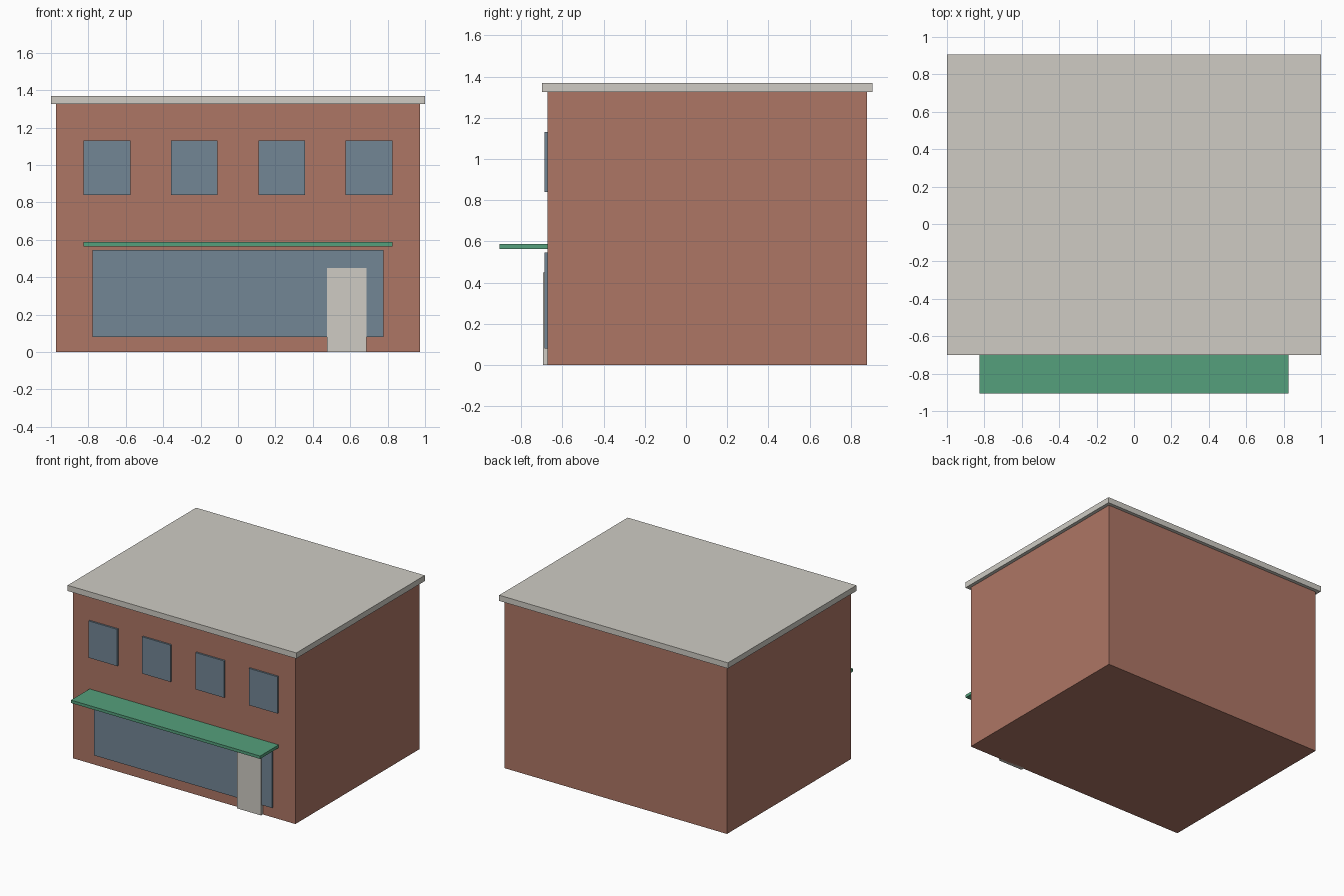
import bpy
import bmesh
from mathutils import Vector

if "Cube" in bpy.data.objects:
    bpy.data.objects.remove(bpy.data.objects["Cube"])


def material(name, rgb):
    m = bpy.data.materials.new(name)
    m.diffuse_color = (*rgb, 1)
    m.use_nodes = True
    m.node_tree.nodes["Principled BSDF"].inputs["Base Color"].default_value = m.diffuse_color
    return m


BRICK = material("brick", (0.42, 0.18, 0.13))
GLASS = material("glass", (0.17, 0.24, 0.30))
STONE = material("stone", (0.62, 0.60, 0.55))
GREEN = material("green", (0.09, 0.35, 0.20))


def box(name, x, y, z, mat):
    """Box from (min, max) extents on each axis."""
    bm = bmesh.new()
    bmesh.ops.create_cube(bm, size=1)
    lo, hi = Vector((x[0], y[0], z[0])), Vector((x[1], y[1], z[1]))
    for v in bm.verts:
        v.co = (lo + hi) / 2 + v.co * (hi - lo)
    mesh = bpy.data.meshes.new(name)
    bm.to_mesh(mesh)
    bm.free()
    mesh.materials.append(mat)
    obj = bpy.data.objects.new(name, mesh)
    bpy.context.collection.objects.link(obj)
    return obj


WALL = -0.673   # front wall plane

# Main block and overhanging flat roof
box("brick_walls", (-0.973, 0.973), (WALL, 0.878), (0, 1.325), BRICK)
box("flat_roof", (-1, 1), (-0.70, 0.905), (1.325, 1.37), STONE)

# Shop front: display window, door and awning
box("shop_window", (-0.778, 0.778), (-0.687, WALL + 0.01), (0.08, 0.545), GLASS)
box("shop_door", (0.477, 0.688), (-0.695, WALL + 0.01), (0, 0.45), STONE)
box("awning", (-0.827, 0.827), (-0.905, WALL), (0.564, 0.587), GREEN)

# Row of upper floor windows
for i in range(4):
    cx = (i - 1.5) * 0.467
    box(f"upper_window_{i + 1}", (cx - 0.125, cx + 0.125),
        (-0.687, WALL + 0.01), (0.839, 1.13), GLASS)
